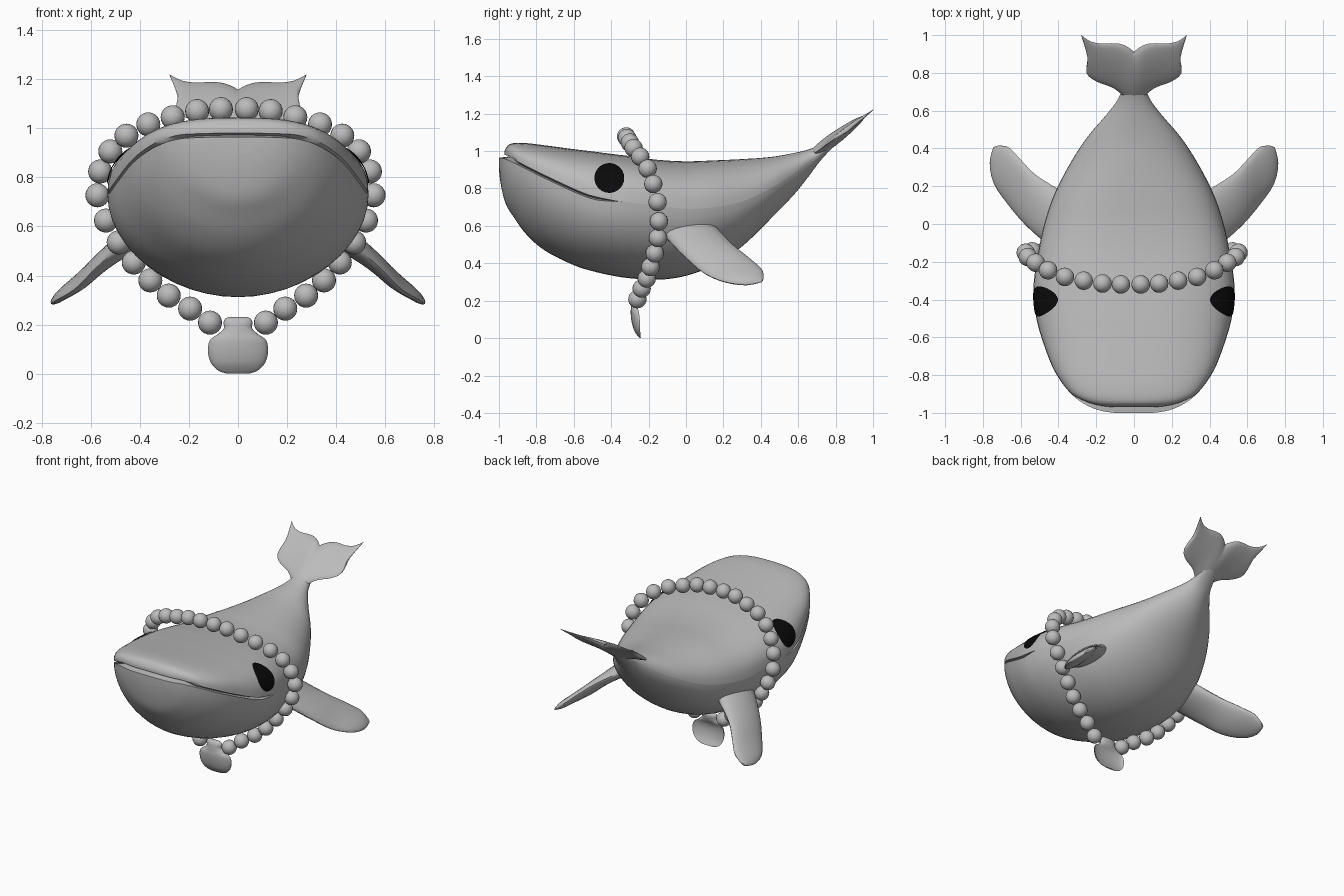
import bpy, bmesh, math
from mathutils import Vector
from mathutils.bvhtree import BVHTree

if "Cube" in bpy.data.objects:
    bpy.data.objects.remove(bpy.data.objects["Cube"])


def material(name, c):
    m = bpy.data.materials.new(name)
    m.diffuse_color = (c, c, c, 1)
    m.use_nodes = True
    m.node_tree.nodes["Principled BSDF"].inputs["Base Color"].default_value = m.diffuse_color
    return m


GREY = material("soft grey", 0.5)
BLACK = material("eye black", 0.003)


def finish(bm, name, mat, angle=50):
    bmesh.ops.recalc_face_normals(bm, faces=bm.faces)
    me = bpy.data.meshes.new(name)
    bm.to_mesh(me)
    bm.free()
    ob = bpy.data.objects.new(name, me)
    bpy.context.collection.objects.link(ob)
    me.materials.append(mat)
    bpy.ops.object.select_all(action='DESELECT')
    ob.select_set(True)
    bpy.context.view_layer.objects.active = ob
    bpy.ops.object.shade_smooth_by_angle(angle=math.radians(angle))
    return ob


def spline(rows, sub):
    """Catmull-Rom interpolation of equal-length tuples."""
    out = []
    for i in range(len(rows) - 1):
        a, b, c, d = (rows[max(0, min(len(rows) - 1, i + k))] for k in (-1, 0, 1, 2))
        for s in range(sub):
            t = s / sub
            out.append(tuple(0.5 * (2 * q + (r - p) * t + (2 * p - 5 * q + 4 * r - u) * t * t
                                    + (3 * q - p - 3 * r + u) * t ** 3)
                             for p, q, r, u in zip(a, b, c, d)))
    return out + [tuple(rows[-1])]


def loft(rings, name, mat, angle=50):
    """Skin closed rings; ring i and -i are partners, so the caps are strips."""
    bm = bmesh.new()
    vs = [[bm.verts.new(p) for p in r] for r in rings]
    n = len(vs[0])
    for a, b in zip(vs, vs[1:]):
        for i in range(n):
            j = (i + 1) % n
            bm.faces.new((a[i], a[j], b[j], b[i]))
    for r in (vs[0], vs[-1]):
        for i in range(n // 2):
            q = []
            for v in (r[i], r[i + 1], r[(n - i - 1) % n], r[(n - i) % n]):
                if v not in q:
                    q.append(v)
            bm.faces.new(q)
    return finish(bm, name, mat, angle)


# Body: y, half width, top z, mouth z, bottom z
STATIONS = [
    (-1.0, .10, 1.0, .972, .90), (-.99, .17, 1.015, .97, .82), (-.965, .24, 1.035, .965, .72),
    (-.92, .31, 1.043, .945, .645), (-.85, .375, 1.042, .91, .55), (-.75, .435, 1.03, .86, .465),
    (-.6, .49, 1.01, .79, .39), (-.5, .517, .998, .752, .358), (-.4, .53, .985, .735, .335),
    (-.3, .53, .973, .725, .32), (-.15, .507, .953, .71, .312), (0, .475, .945, .69, .333),
    (.15, .425, .95, .70, .39), (.3, .35, .957, .73, .49), (.45, .255, .968, .80, .635),
    (.58, .145, .99, .885, .77), (.66, .085, 1.01, .95, .87), (.72, .065, 1.035, .99, .95),
    (.8, .045, 1.08, 1.055, 1.035)]


def body_ring(y, w, zt, zm, zb):
    mouth = min(1, max(0, (-.35 - y) / .12))          # mouth groove fades out at the corner
    front = max(0, (-.9 - y) / .1)                    # upper jaw sits slightly back
    g = .008 * mouth
    e = 2.0 + .6 * min(1, max(0, (.4 - y) / .6))
    half = []
    n = 12
    for i in range(n + 1):
        a = math.pi / 2 * i / n
        half.append((w * math.sin(a) ** (2 / e), y + .03 * front,
                     zm + g + (zt - zm - g) * max(0, math.cos(a)) ** (2 / e)))
    half.append((w - .04 * mouth, y + .06 * front, zm))
    for i in range(n + 1):
        a = math.pi / 2 * i / n
        x = w * max(0, math.cos(a)) ** (2 / 1.95) if i < n else 0
        half.append((x, y, zm - g - (zm - g - zb) * math.sin(a) ** (2 / 1.95)))
    return half + [(-x, yy, z) for x, yy, z in reversed(half[1:-1])]


body = loft([body_ring(*s) for s in spline(STATIONS, 4)], "whale_body", GREY, 60)


# Flat lens-shaped blades between a leading and a trailing edge
def blade(rows, normal, name):
    nrm = Vector(normal).normalized()
    rings = []
    for r in rows:
        a, b, h = Vector(r[:3]), Vector(r[3:6]), r[6]
        mid, half = (a + b) / 2, (a - b) / 2
        rings.append([mid + half * math.cos(t) + nrm * h * math.sin(t)
                      for t in (2 * math.pi * k / 20 for k in range(20))])
    return loft(rings, name, GREY)


# Flippers: leading xyz, trailing xyz, half thickness
FLIPPER = [
    (.36, -.17, .62, .30, .12, .63, .07), (.48, -.09, .52, .41, .19, .56, .05),
    (.58, 0, .43, .52, .26, .49, .038), (.665, .10, .345, .59, .33, .435, .032),
    (.74, .21, .30, .65, .395, .38, .026), (.762, .32, .285, .68, .412, .355, .02),
    (.745, .405, .30, .72, .415, .32, .006)]
for s, side in ((1, "left"), (-1, "right")):
    rows = [(s * r[0], r[1], r[2], s * r[3], r[4], r[5], r[6]) for r in spline(FLIPPER, 3)]
    blade(rows, (s * .64, 0, .77), side + "_flipper")

# Tail fluke: leading x,y / trailing x,y / half thickness, from centre to tip
FLUKE = [(0, .64, 0, .912, .034), (.035, .655, .03, .935, .032), (.07, .69, .07, .953, .026),
         (.12, .725, .12, .957, .02), (.20, .755, .17, .955, .015), (.252, .80, .215, .962, .012),
         (.246, .88, .245, .975, .008), (.28, 1.0, .279, .999, .002)]


def fz(y):
    return 1.005 + .74 * (y - .71)


half = [(a, b, fz(b), c, d, fz(d), h) for a, b, c, d, h in spline(FLUKE, 3)]
mirror = [(-r[0], r[1], r[2], -r[3], r[4], r[5], r[6]) for r in half[:0:-1]]
blade(mirror + half, (0, -.6, .8), "tail_fluke")

# Eyes: thin discs laid onto the head surface
bm = bmesh.new()
bm.from_mesh(body.data)
tree = BVHTree.FromBMesh(bm)
bm.free()
for s, side in ((1, "left"), (-1, "right")):
    bm = bmesh.new()

    def on_head(r, a):
        o = Vector((s * 2, -.41 + r * math.cos(a), .852 + r * math.sin(a)))
        p, nrm, _, _ = tree.ray_cast(o, Vector((-s, 0, 0)))
        return bm.verts.new(p + Vector((s * .006, 0, .004)))
    centre = on_head(0, 0)
    prev = None
    N = 24
    for r in (.02, .04, .06, .08):
        ring = [on_head(r, 2 * math.pi * k / N) for k in range(N)]
        for k in range(N):
            j = (k + 1) % N
            bm.faces.new((prev[k], prev[j], ring[j], ring[k]) if prev else (centre, ring[k], ring[j]))
        prev = ring
    eye = finish(bm, side + "_eye", BLACK)
    if eye.data.polygons[0].normal.x * s < 0:
        eye.data.flip_normals()

# Bead necklace: x, y, z for one side
BEADS = [(.0525, -.32, 1.078), (.15, -.315, 1.07), (.25, -.30, 1.045), (.35, -.28, 1.016),
         (.44, -.245, .97), (.507, -.205, .906), (.55, -.175, .824), (.563, -.152, .727),
         (.53, -.145, .624), (.48, -.15, .535), (.42, -.167, .453), (.354, -.19, .38),
         (.28, -.21, .318), (.194, -.237, .265), (.114, -.26, .208)]
bm = bmesh.new()
for s in (1, -1):
    for x, y, z in BEADS:
        v = bmesh.ops.create_uvsphere(bm, u_segments=20, v_segments=12, radius=.049)["verts"]
        bmesh.ops.translate(bm, verts=v, vec=(s * x - .017 * (z - .2) / .88, y, z))
finish(bm, "bead_necklace", GREY)

# Pendant: z, half width, y centre, front depth, back depth (negative = hollow back)
PENDANT = [(0, .045, -.242, .006, .002), (.012, .08, -.243, .016, -.004), (.04, .108, -.245, .032, -.016),
           (.075, .121, -.246, .042, -.024), (.11, .122, -.248, .046, -.024), (.14, .112, -.252, .044, -.014),
           (.162, .08, -.258, .036, .004), (.185, .058, -.262, .03, .018), (.21, .059, -.262, .026, .022),
           (.224, .052, -.262, .018, .016), (.23, .038, -.262, .008, .008)]
rings = []
for z, w, yc, f, b in spline(PENDANT, 3):
    ring = []
    for k in range(28):
        a = 2 * math.pi * k / 28
        sn = math.sin(a)
        ring.append((w * math.cos(a), yc - (f if sn > 0 else b) * sn, z))
    rings.append(ring)
loft(rings, "shell_pendant", GREY)
